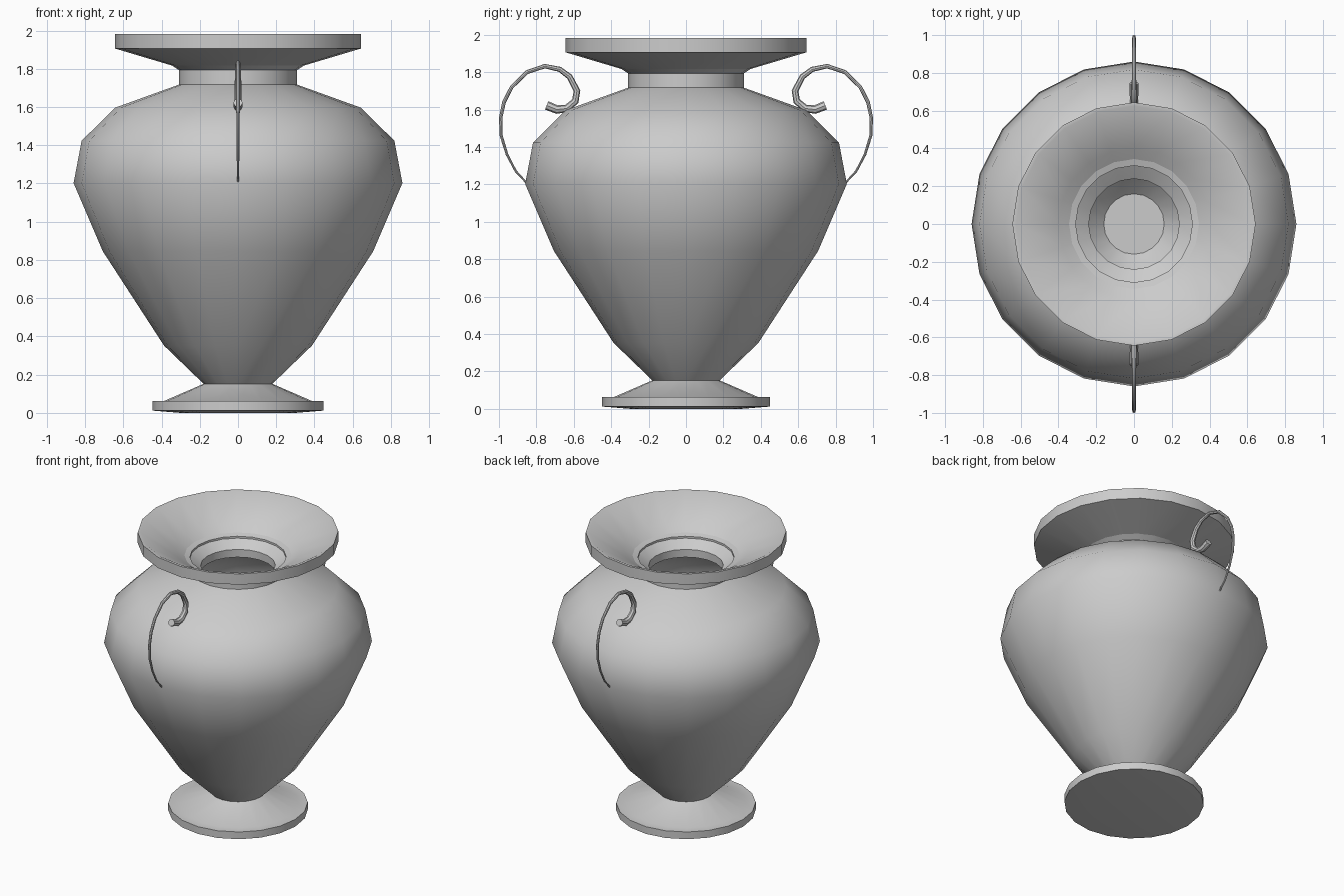
import bpy, bmesh
from math import sin, cos, tau, radians

if "Cube" in bpy.data.objects:
    bpy.data.objects.remove(bpy.data.objects["Cube"])

SIDES = 20


def shade(obj, angle):
    bpy.ops.object.select_all(action='DESELECT')
    obj.select_set(True)
    bpy.context.view_layer.objects.active = obj
    bpy.ops.object.shade_smooth_by_angle(angle=radians(angle))


def lathe(name, profile, angle=42):
    """Revolve (radius, z) points around z; radius 0 closes the ends."""
    bm = bmesh.new()
    rings = []
    for r, z in profile:
        if r == 0:
            rings.append([bm.verts.new((0, 0, z))] * SIDES)
        else:
            rings.append([bm.verts.new((r * cos(tau * i / SIDES), r * sin(tau * i / SIDES), z))
                          for i in range(SIDES)])
    for a, b in zip(rings, rings[1:]):
        for i in range(SIDES):
            j = (i + 1) % SIDES
            quad = list(dict.fromkeys((a[i], a[j], b[j], b[i])))
            bm.faces.new(quad)
    bmesh.ops.recalc_face_normals(bm, faces=bm.faces)
    mesh = bpy.data.meshes.new(name)
    bm.to_mesh(mesh)
    bm.free()
    obj = bpy.data.objects.new(name, mesh)
    bpy.context.collection.objects.link(obj)
    shade(obj, angle)
    return obj


def handle(name, side, points):
    """Tapered scroll tube in the y-z plane from (y, z, radius) points."""
    curve = bpy.data.curves.new(name, 'CURVE')
    curve.dimensions = '3D'
    curve.bevel_depth = 1.0
    curve.bevel_resolution = 2
    curve.use_fill_caps = True
    spline = curve.splines.new('POLY')
    spline.points.add(len(points) - 1)
    for p, (y, z, r) in zip(spline.points, points):
        p.co = (0, side * y, z, 1)
        p.radius = r
    obj = bpy.data.objects.new(name, curve)
    bpy.context.collection.objects.link(obj)
    bpy.ops.object.select_all(action='DESELECT')
    obj.select_set(True)
    bpy.context.view_layer.objects.active = obj
    bpy.ops.object.convert(target='MESH')
    shade(bpy.context.object, 40)


# Hollow vase: foot, belly, neck and rim outside, then funnel and inner wall
outer = [(0, 0), (0.30, 0.0), (0.448, 0.012), (0.448, 0.063), (0.385, 0.063),
         (0.18, 0.152), (0.387, 0.352), (0.707, 0.845), (0.86, 1.202),
         (0.818, 1.423), (0.644, 1.596), (0.309, 1.717), (0.309, 1.806),
         (0.644, 1.906), (0.644, 1.982)]
inner = [(0.625, 1.982), (0.40, 1.855), (0.24, 1.745), (0.24, 1.69), (0.60, 1.545),
         (0.765, 1.395), (0.80, 1.205), (0.65, 0.87), (0.33, 0.385),
         (0.16, 0.22), (0, 0.22)]
lathe("vase_body", outer + inner)

# Two scroll handles, thin at the belly and thicker toward the curl
scroll = [(0.845, 1.20, 0.005), (0.91, 1.27, 0.006), (0.957, 1.36, 0.007),
          (0.988, 1.46, 0.008), (0.991, 1.555, 0.009), (0.973, 1.64, 0.010),
          (0.932, 1.72, 0.010), (0.85, 1.80, 0.011), (0.755, 1.832, 0.012),
          (0.675, 1.815, 0.014), (0.622, 1.775, 0.016), (0.583, 1.70, 0.018),
          (0.592, 1.645, 0.019), (0.637, 1.606, 0.021), (0.69, 1.60, 0.023),
          (0.745, 1.622, 0.024)]
handle("back_handle", 1, scroll)
handle("front_handle", -1, scroll)
